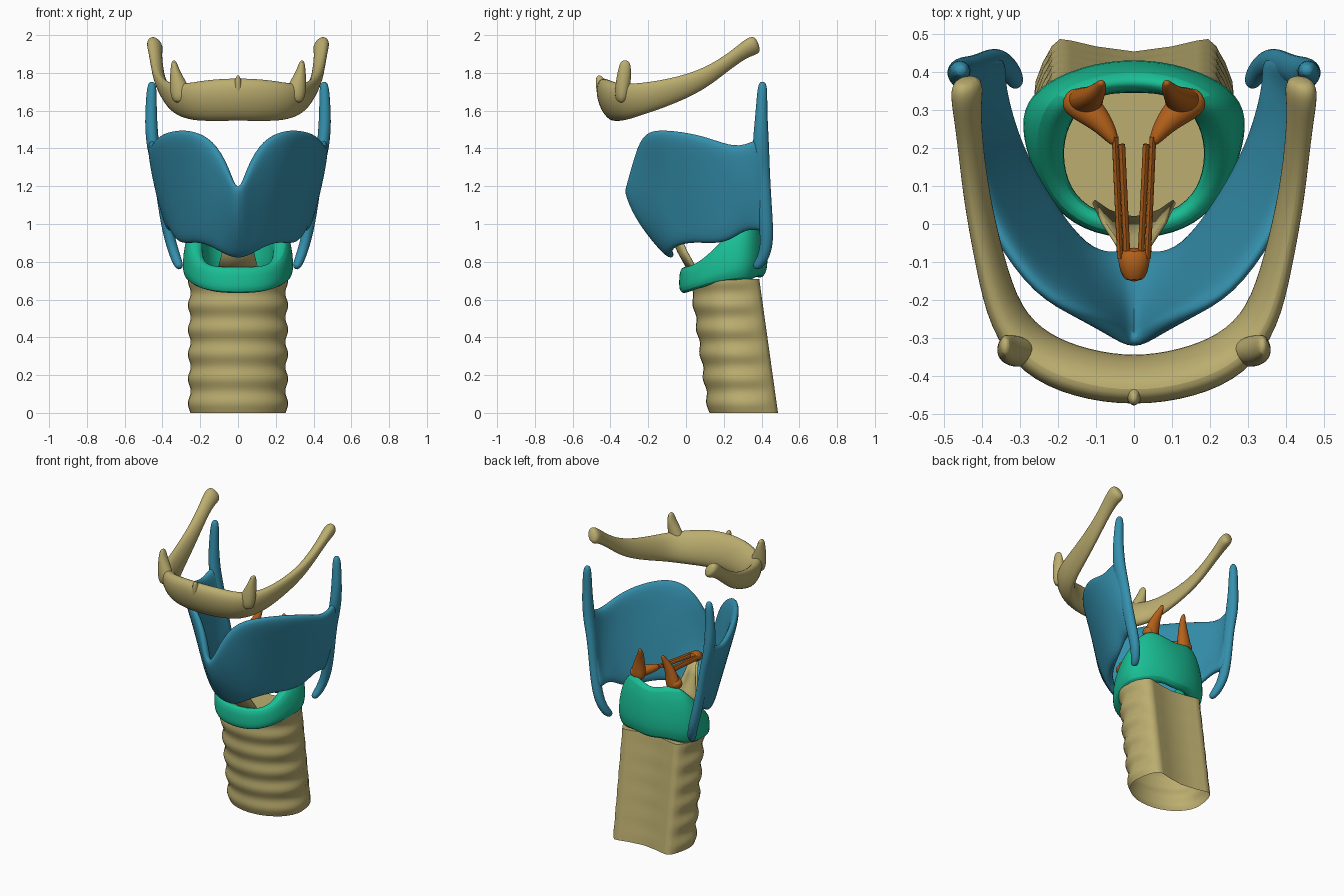
import bpy, bmesh
from math import sin, cos, pi, tau
from mathutils import Vector

if "Cube" in bpy.data.objects:
    bpy.data.objects.remove(bpy.data.objects["Cube"])

def material(name, rgb):
    m = bpy.data.materials.new(name)
    m.diffuse_color = (*rgb, 1)
    m.use_nodes = True
    m.node_tree.nodes["Principled BSDF"].inputs["Base Color"].default_value = m.diffuse_color
    return m

BONE = material("bone", (0.50, 0.42, 0.16))
BLUE = material("blue", (0.035, 0.28, 0.42))
GREEN = material("green", (0.01, 0.52, 0.30))
ORANGE = material("orange", (0.46, 0.12, 0.01))

def build(name, verts, faces, mat, sub=0, solid=0, recalc=True):
    me = bpy.data.meshes.new(name)
    me.from_pydata(verts, [], faces)
    if recalc:
        bm = bmesh.new()
        bm.from_mesh(me)
        bmesh.ops.recalc_face_normals(bm, faces=bm.faces)
        bm.to_mesh(me)
        bm.free()
    me.materials.append(mat)
    ob = bpy.data.objects.new(name, me)
    bpy.context.collection.objects.link(ob)
    if solid:
        s = ob.modifiers.new("thickness", 'SOLIDIFY')
        s.thickness, s.offset = solid, -1
    if sub:
        s = ob.modifiers.new("smooth", 'SUBSURF')
        s.levels = s.render_levels = sub
    bpy.context.view_layer.objects.active = ob
    ob.select_set(True)
    bpy.ops.object.shade_smooth_by_angle(angle=0.9)
    ob.select_set(False)
    return ob

def loft(name, rings, mat, sub=0, closed=False, caps=(True, True)):
    n, m = len(rings[0]), len(rings)
    faces = []
    for i in range(m if closed else m - 1):
        a, b = i * n, (i + 1) % m * n
        faces += [(a + k, a + (k + 1) % n, b + (k + 1) % n, b + k) for k in range(n)]
    if not closed:
        if caps[0]:
            faces.append(tuple(range(n)))
        if caps[1]:
            faces.append(tuple(range((m - 1) * n, m * n)))
    return build(name, [p for r in rings for p in r], faces, mat, sub)

def tube(name, path, mat, n=8, sub=2, tilt=0):
    """Path of (x, y, z, half width, half height) with elliptical sections."""
    P = [Vector(p[:3]) for p in path]
    upright = abs((P[-1] - P[0]).normalized().z) > 0.7
    rings = []
    for i, p in enumerate(path):
        t = (P[min(i + 1, len(P) - 1)] - P[max(i - 1, 0)]).normalized()
        side = (Vector((0, 1, 0)).cross(t) if upright else t.cross(Vector((0, 0, 1)))).normalized()
        up = side.cross(t)
        ring = []
        for k in range(n):
            c, s = 1.08 * p[3] * cos(tau * k / n), 1.08 * p[4] * sin(tau * k / n)
            ring.append(P[i] + side * (c + tilt * s) + up * s)
        rings.append(ring)
    return loft(name, rings, mat, sub)

def pair(name, path, mat, **kw):
    for tag, s in (("right", 1), ("left", -1)):
        tube(f"{name}_{tag}", [(s * p[0], *p[1:]) for p in path], mat, **kw)

# Trachea: ringed front and sides, flat back, open below and closed inside the cricoid
half = [(0.258 * sin(a), 0.32 - 0.2 * cos(a)) for a in [pi / 2 * i / 9 for i in range(10)]]
half += [(0.252, 0.38), (0.237, 0.43), (0.218, 0.468), (0.195, 0.487), (0.165, 0.483),
         (0.1, 0.468), (0, 0.455)]
section = half + [(-x, y) for x, y in half[-2:0:-1]]
rings = []
for j in range(51):
    z = 0.71 * j / 50
    bulge = 0.03 * cos(tau * (z - 0.05) / 0.13)
    ring = []
    for x, y in section:
        f = 1 + bulge * max(0, min(1, (0.48 - y) / 0.1))
        ring.append((x * f, 0.32 + (y - 0.32) * f - 0.14 * z, z))
    rings.append(ring)
loft("trachea", rings, BONE, caps=(False, True))

# Cricoid: signet ring (outer x, y, inner x, y, bottom z, top z)
half = [(0, -.045, 0, .015, .63, .775), (.14, -.02, .105, .03, .635, .775),
        (.23, .06, .17, .09, .66, .80), (.28, .17, .19, .18, .685, .90),
        (.305, .28, .175, .26, .69, 1.0), (.265, .36, .13, .32, .69, 1.09),
        (.14, .42, .07, .345, .725, 1.075), (0, .44, 0, .345, .70, 1.04)]
ring_keys = half + [(-a, b, -c, d, e, f) for a, b, c, d, e, f in half[-2:0:-1]]
rings = []
for ox, oy, ix, iy, zb, zt in ring_keys:
    t = 0.35 if zt > 0.95 else 0.1
    tx, ty = ox + (ix - ox) * t, oy + (iy - oy) * t
    zm = (zb + zt) / 2
    rings.append([(ox, oy, zb), (ox, oy, zm), (tx, ty, zt),
                  (ix, iy, zt), (ix, iy, zm), (ix, iy, zb)])
loft("cricoid_cartilage", rings, GREEN, sub=2, closed=True)

# Thyroid shield: columns from midline to rear (bottom, middle, top points)
cols = [((0, -.08, .80), (0, -.265, .99), (0, -.345, 1.14)),
        ((.07, -.10, .82), (.075, -.235, 1.06), (.07, -.30, 1.31)),
        ((.15, -.08, .87), (.16, -.18, 1.14), (.15, -.26, 1.45)),
        ((.23, .02, .895), (.25, -.08, 1.17), (.27, -.205, 1.50)),
        ((.29, .12, .885), (.345, .06, 1.17), (.38, -.05, 1.49)),
        ((.335, .22, .895), (.41, .20, 1.17), (.45, .10, 1.46)),
        ((.36, .31, .96), (.435, .30, 1.17), (.48, .26, 1.40)),
        ((.375, .38, .96), (.44, .38, 1.17), (.485, .36, 1.44)),
        ((.375, .44, .94), (.42, .44, 1.17), (.47, .435, 1.47))]
full = [[(-x, y, z) for x, y, z in c] for c in cols[:0:-1]] + cols
R = 6
verts = []
for b, m, t in full:
    b, m, t = Vector(b), Vector(m), Vector(t)
    for r in range(R):
        v = r / (R - 1)
        verts.append(b * (1 - v) * (1 - 2 * v) + m * 4 * v * (1 - v) + t * v * (2 * v - 1))
faces = [(c * R + r, (c + 1) * R + r, (c + 1) * R + r + 1, c * R + r + 1)
         for c in range(len(full) - 1) for r in range(R - 1)]
build("thyroid_cartilage", verts, faces, BLUE, sub=2, solid=0.05, recalc=False)

# Thyroid rear border, running on into the upper and lower horns
pair("thyroid_horn", [(.455, .405, 1.755, .014, .014), (.457, .405, 1.72, .027, .027),
                      (.46, .40, 1.62, .03, .03), (.46, .398, 1.52, .034, .037),
                      (.45, .395, 1.40, .034, .046), (.42, .405, 1.27, .028, .04),
                      (.40, .415, 1.12, .028, .038), (.375, .425, .98, .03, .038),
                      (.35, .428, .88, .029, .034), (.322, .40, .80, .027, .03),
                      (.305, .362, .765, .02, .022)], BLUE)

# Hyoid bone: one horseshoe sweep with lesser horns and a small front crest
half = [(0, -.415, 1.66, .06, .115), (.14, -.395, 1.655, .062, .113), (.26, -.345, 1.645, .06, .10),
        (.34, -.25, 1.66, .045, .085), (.38, -.10, 1.695, .036, .07),
        (.415, .07, 1.755, .033, .054), (.43, .20, 1.84, .033, .038),
        (.44, .30, 1.915, .036, .04), (.44, .355, 1.945, .044, .054), (.44, .385, 1.955, .028, .038)]
tube("hyoid_bone", [(-p[0], *p[1:]) for p in half[:0:-1]] + half, BONE, tilt=0.25)
pair("lesser_horn", [(.29, -.34, 1.64, .06, .04), (.315, -.335, 1.73, .05, .042),
                     (.335, -.325, 1.81, .025, .036), (.34, -.32, 1.87, .012, .025)], BONE)
tube("hyoid_crest", [(0, -.42, 1.62, .03, .04), (0, -.445, 1.73, .025, .035),
                     (0, -.465, 1.79, .01, .015)], BONE)

# Arytenoids: upright peak plus a process pointing forwards
pair("arytenoid_peak", [(.135, .325, 1.04, .055, .04), (.125, .325, 1.12, .045, .035),
                        (.105, .34, 1.20, .028, .026), (.088, .36, 1.245, .018, .018),
                        (.085, .375, 1.28, .008, .008)], ORANGE)
pair("arytenoid_process", [(.185, .335, 1.075, .03, .03), (.135, .315, 1.09, .048, .04),
                           (.08, .265, 1.10, .03, .03), (.045, .205, 1.11, .012, .016)], ORANGE)

# Vocal ligaments and their front anchor
pair("vocal_ligament_outer", [(.05, .23, 1.11, .008, .014), (.036, -.09, 1.075, .008, .014)],
     ORANGE, sub=0)
pair("vocal_ligament_inner", [(.032, .21, 1.11, .008, .012), (.018, -.09, 1.075, .008, .012)],
     ORANGE, sub=0)
tube("ligament_anchor", [(0, -.06, 1.075, .042, .03), (0, -.10, 1.07, .044, .035),
                         (0, -.155, 1.06, .03, .03)], ORANGE, sub=1)

# Membrane strip from the cricoid's front rim up to the shield
verts = []
for w, y, z in ((.11, .01, .75), (.085, -.045, .85), (.055, -.09, .95), (.035, -.12, 1.03)):
    verts += [(w * k / 3, y + 0.045 * (k / 3) ** 2, z) for k in range(-3, 4)]
faces = [(r * 7 + c, r * 7 + c + 1, r * 7 + c + 8, r * 7 + c + 7) for r in range(3) for c in range(6)]
build("cricothyroid_membrane", verts, faces, BONE, solid=0.012, recalc=False)
